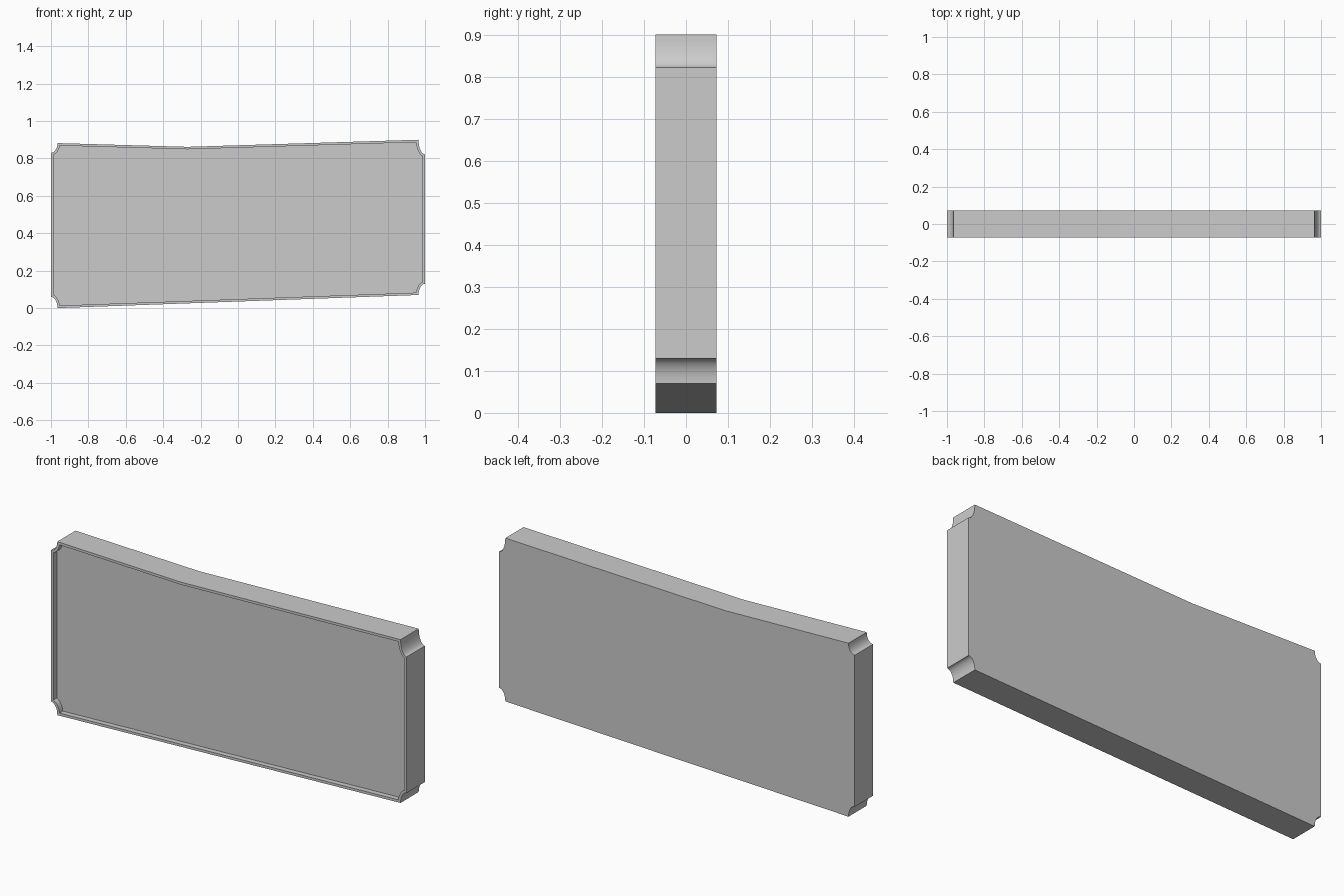
import bpy
import bmesh
import math
from mathutils import Vector

cube = bpy.data.objects.get("Cube")
if cube:
    bpy.data.objects.remove(cube, do_unlink=True)

HALF_DEPTH = 0.073
RIM_WIDTH = 0.013
RECESS_DEPTH = 0.027
ARC_STEPS = 8

grey = bpy.data.materials.new("plain grey")
grey.use_nodes = True
colour = (0.6, 0.6, 0.6, 1)
grey.diffuse_color = colour
grey.node_tree.nodes["Principled BSDF"].inputs["Base Color"].default_value = colour


def scooped_corner(start, end, corner):
    """Quarter ellipse around the outer corner, biting into the panel."""
    c, a, b = Vector(corner), Vector(start), Vector(end)
    angles = [math.pi / 2 * i / ARC_STEPS for i in range(ARC_STEPS + 1)]
    return [c + (a - c) * math.cos(t) + (b - c) * math.sin(t) for t in angles]


# Outline seen from the front, counter-clockwise
outline = scooped_corner((-1, 0.06), (-0.965, 0), (-1, 0))
outline += scooped_corner((0.965, 0.07), (1, 0.13), (1, 0.07))
outline += scooped_corner((1, 0.822), (0.965, 0.9), (1, 0.9))
outline.append(Vector((-0.27, 0.862)))
outline += scooped_corner((-0.965, 0.882), (-1, 0.83), (-1, 0.882))

# Front face pushed back into a solid slab
bm = bmesh.new()
front = bm.faces.new([bm.verts.new((p.x, -HALF_DEPTH, p.y)) for p in outline])
back = bmesh.ops.extrude_face_region(bm, geom=[front], use_keep_orig=True)
moved = [v for v in back["geom"] if isinstance(v, bmesh.types.BMVert)]
bmesh.ops.translate(bm, verts=moved, vec=(0, 2 * HALF_DEPTH, 0))
bmesh.ops.recalc_face_normals(bm, faces=bm.faces)

# Thin raised rim around a sunken front
front = min(bm.faces, key=lambda f: f.calc_center_median().y)
bmesh.ops.inset_region(bm, faces=[front], thickness=RIM_WIDTH, use_even_offset=True)
floor = bmesh.ops.extrude_discrete_faces(bm, faces=[front])["faces"][0]
bmesh.ops.translate(bm, verts=floor.verts, vec=(0, RECESS_DEPTH, 0))

mesh = bpy.data.meshes.new("panel")
bm.to_mesh(mesh)
bm.free()
mesh.materials.append(grey)
panel = bpy.data.objects.new("panel", mesh)
bpy.context.collection.objects.link(panel)

# Smooth scoops with crisp edges
bpy.ops.object.select_all(action="DESELECT")
panel.select_set(True)
bpy.context.view_layer.objects.active = panel
bpy.ops.object.shade_smooth_by_angle(angle=math.radians(25))
